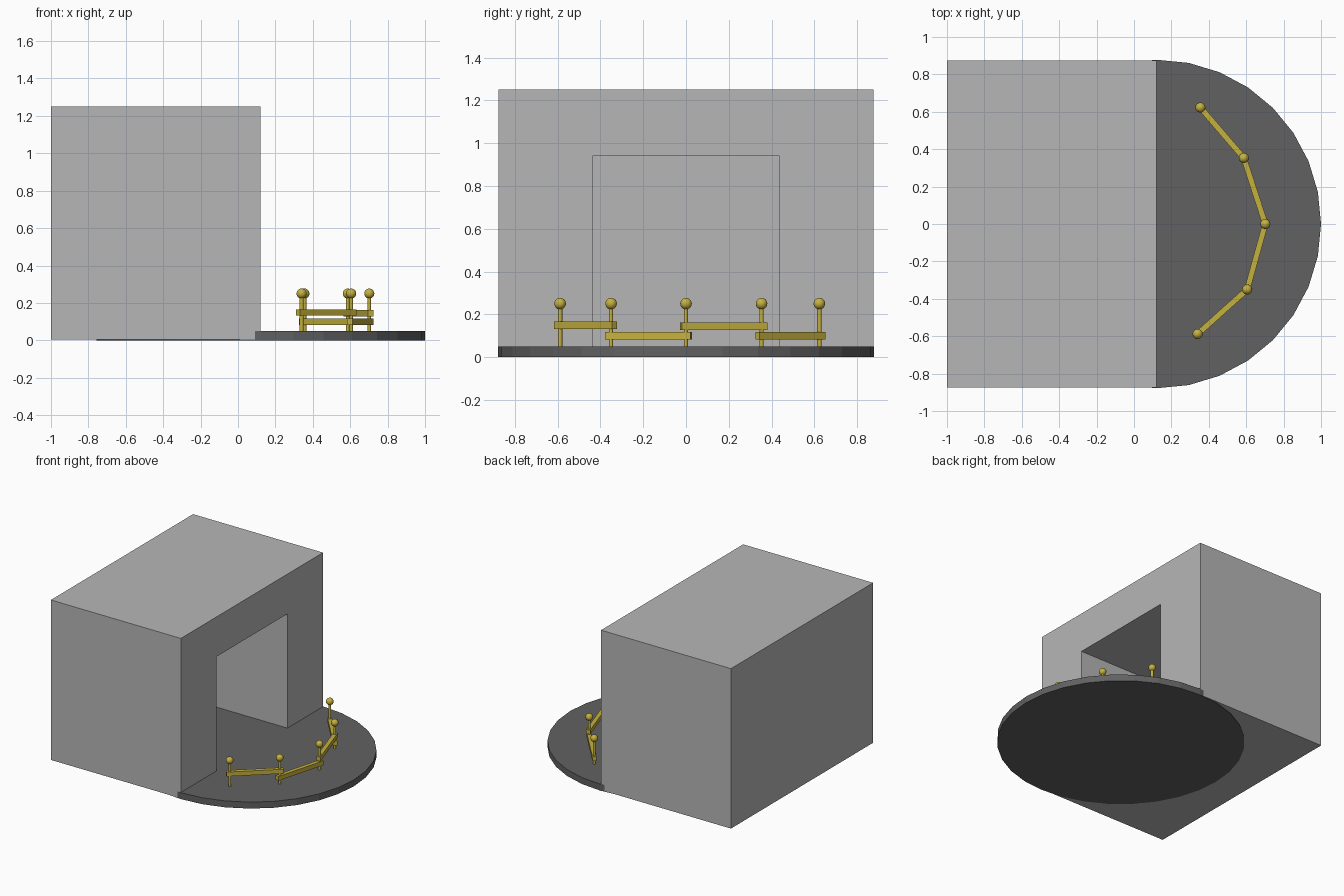
import bpy, bmesh, math
from mathutils import Vector

if "Cube" in bpy.data.objects:
    bpy.data.objects.remove(bpy.data.objects["Cube"])


def material(name, rgb):
    m = bpy.data.materials.new(name)
    m.diffuse_color = (*rgb, 1)
    m.use_nodes = True
    m.node_tree.nodes["Principled BSDF"].inputs["Base Color"].default_value = m.diffuse_color
    return m


GREY = material("light grey", (0.47, 0.47, 0.47))
DARK = material("dark grey", (0.12, 0.12, 0.12))
GOLD = material("gold", (0.56, 0.44, 0.05))


def finish(bm, name, mat):
    bmesh.ops.recalc_face_normals(bm, faces=bm.faces)
    me = bpy.data.meshes.new(name)
    bm.to_mesh(me)
    bm.free()
    me.materials.append(mat)
    ob = bpy.data.objects.new(name, me)
    bpy.context.collection.objects.link(ob)
    return ob


def cylinder(name, r, z0, z1, x, y, sides, mat):
    bm = bmesh.new()
    bmesh.ops.create_cone(bm, cap_ends=True, segments=sides, radius1=r, radius2=r, depth=z1 - z0)
    ob = finish(bm, name, mat)
    ob.location = (x, y, (z0 + z1) / 2)
    return ob


# Building block with a recessed doorway in its right face
X0, X1, W, Z0, H = -1.0, 0.12, 0.875, 0.004, 1.25
DW, DH, BACK, SILL = 0.4375, 0.94, -0.75, 0.008
bm = bmesh.new()


def ring(x, w, z0, z1):
    return [bm.verts.new((x, y, z)) for y, z in ((-w, z0), (w, z0), (w, z1), (-w, z1))]


rings = [ring(X0, W, Z0, H), ring(X1, W, Z0, H), ring(X1, DW, SILL, DH), ring(BACK, DW, SILL, DH)]
bm.faces.new(rings[0])
bm.faces.new(rings[3])
for a, b in zip(rings, rings[1:]):
    for i in range(4):
        j = (i + 1) % 4
        bm.faces.new((a[i], a[j], b[j], b[i]))
finish(bm, "building", GREY)

# Round terrace, running in under the building
cylinder("terrace", 0.878, 0, 0.05, 0.122, 0, 32, DARK)

# Railing posts with ball tops
posts = [(0.34, -0.588), (0.605, -0.35), (0.702, 0), (0.587, 0.353), (0.355, 0.623)]
for n, (x, y) in enumerate(posts):
    cylinder(f"post_{n}", 0.01, 0.045, 0.25, x, y, 12, GOLD)
    bm = bmesh.new()
    bmesh.ops.create_uvsphere(bm, u_segments=16, v_segments=10, radius=0.027)
    for f in bm.faces:
        f.smooth = True
    finish(bm, f"post_ball_{n}", GOLD).location = (x, y, 0.25)

# Rails between posts, alternately high and low
for n, z in enumerate((0.149, 0.1, 0.144, 0.1)):
    a, b = Vector(posts[n]), Vector(posts[n + 1])
    d = b - a
    bm = bmesh.new()
    bmesh.ops.create_cube(bm, size=1)
    bmesh.ops.scale(bm, vec=(d.length + 0.05, 0.031, 0.034), verts=bm.verts)
    rail = finish(bm, f"rail_{n}", GOLD)
    rail.location = (*((a + b) / 2), z)
    rail.rotation_euler.z = math.atan2(d.y, d.x)
